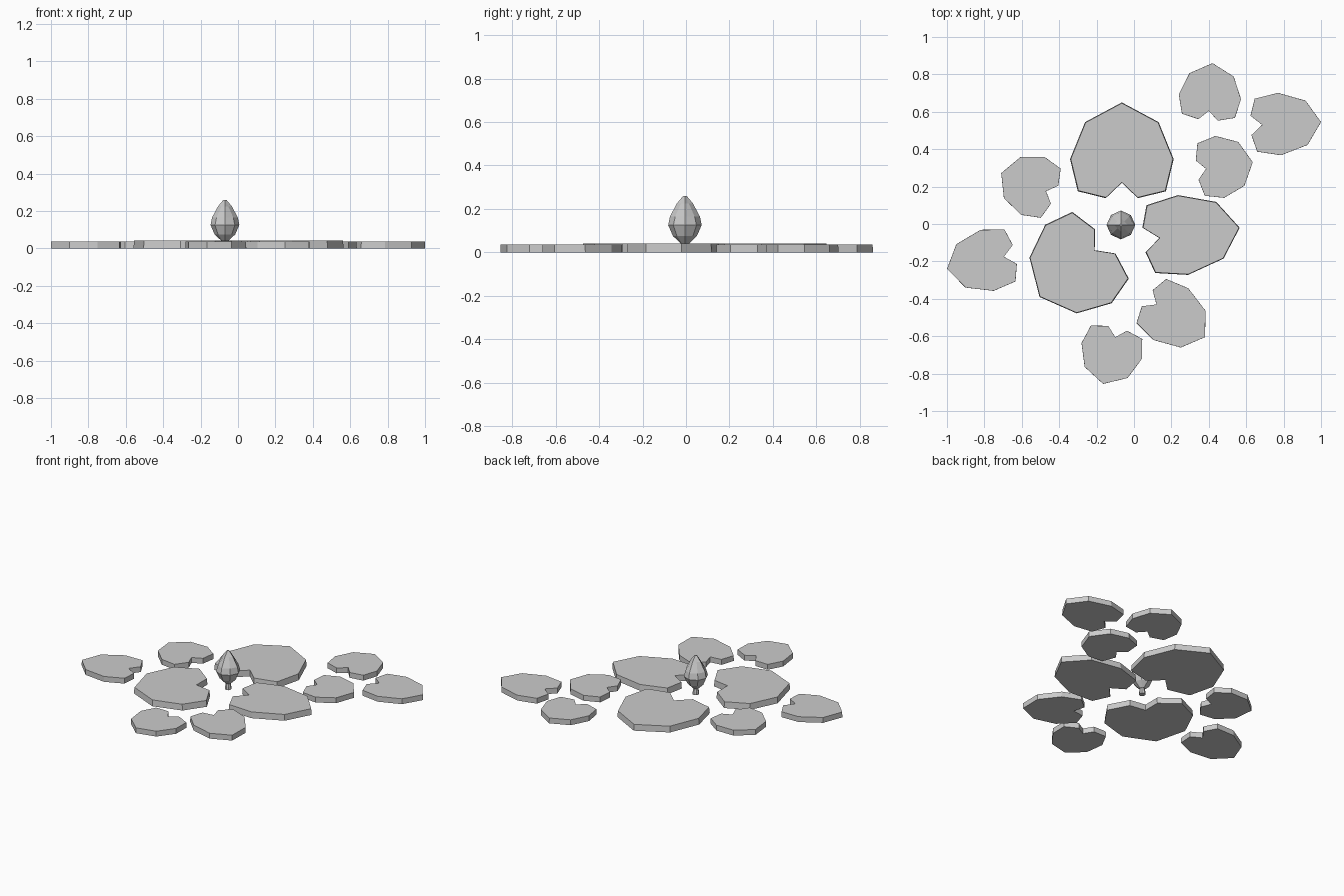
import bpy, bmesh, math
from mathutils import Vector

if "Cube" in bpy.data.objects:
    bpy.data.objects.remove(bpy.data.objects["Cube"])

# Half outline of a notched leaf: (along the notch-to-tip axis, share of half width)
HALF = [(-0.19, 0.31), (-0.105, 0.85), (0.295, 1.0), (0.755, 0.71)]


def finish(bm, name):
    bmesh.ops.recalc_face_normals(bm, faces=bm.faces)
    mesh = bpy.data.meshes.new(name)
    bm.to_mesh(mesh)
    bm.free()
    obj = bpy.data.objects.new(name, mesh)
    bpy.context.collection.objects.link(obj)
    return obj


def lily_pad(name, notch, tip, half_width, height, taper):
    notch, tip = Vector(notch), Vector(tip)
    axis = tip - notch
    side = Vector((-axis.y, axis.x)).normalized() * half_width
    outline = [notch]
    outline += [notch + axis * a + side * w for a, w in HALF]
    outline += [tip]
    outline += [notch + axis * a - side * w for a, w in reversed(HALF)]
    mid = notch + axis * 0.4
    bm = bmesh.new()
    low = [bm.verts.new((p.x, p.y, 0)) for p in outline]
    top = []
    for p in outline:
        q = mid + (p - mid) * taper
        top.append(bm.verts.new((q.x, q.y, height)))
    bm.faces.new(low)
    bm.faces.new(top)
    n = len(low)
    for i in range(n):
        j = (i + 1) % n
        bm.faces.new((low[i], low[j], top[j], top[i]))
    return finish(bm, name)


def lathe(name, centre, rings, sides):
    # rings: (z, radius on the ridges, radius in the creases)
    bm = bmesh.new()
    loops = []
    for z, ridge, crease in rings:
        loop = []
        for i in range(sides):
            a = 2 * math.pi * i / sides
            r = crease if i % 2 else ridge
            loop.append(bm.verts.new((centre[0] + r * math.cos(a),
                                      centre[1] + r * math.sin(a), z)))
        loops.append(loop)
    for a, b in zip(loops, loops[1:]):
        for i in range(sides):
            j = (i + 1) % sides
            bm.faces.new((a[i], a[j], b[j], b[i]))
    bm.faces.new(loops[0])
    bm.faces.new(loops[-1])
    return finish(bm, name)


# Large pads around the bud
large = [
    ("back", (-0.065, 0.22), (-0.065, 0.65), 0.277),
    ("right", (0.135, -0.075), (0.565, -0.02), 0.215),
    ("left", (-0.21, -0.14), (-0.505, -0.39), 0.275),
]
for label, notch, tip, w in large:
    lily_pad("large_pad_" + label, notch, tip, w, 0.041, 0.985)

# Small outer pads
small = [
    ((0.40, 0.605), (0.42, 0.86)),
    ((0.685, 0.53), (1.0, 0.545)),
    ((0.385, 0.295), (0.635, 0.33)),
    ((-0.47, 0.175), (-0.71, 0.272)),
    ((-0.695, -0.175), (-1.0, -0.24)),
    ((-0.10, -0.605), (-0.165, -0.855)),
    ((0.12, -0.43), (0.38, -0.605)),
]
for i, (notch, tip) in enumerate(small):
    lily_pad("small_pad_%d" % (i + 1), notch, tip, 0.167, 0.036, 0.997)

# Closed flower bud with creased petals
BUD = (-0.07, -0.005)
lathe("flower_bud", BUD, [
    (0.04, 0.018, 0.018),
    (0.075, 0.055, 0.052),
    (0.125, 0.077, 0.075),
    (0.165, 0.069, 0.063),
    (0.225, 0.037, 0.026),
    (0.26, 0.008, 0.005),
], 8)

# Short stem under the bud
lathe("bud_stem", BUD, [
    (0.0, 0.021, 0.021),
    (0.02, 0.019, 0.019),
    (0.045, 0.014, 0.014),
], 8)
